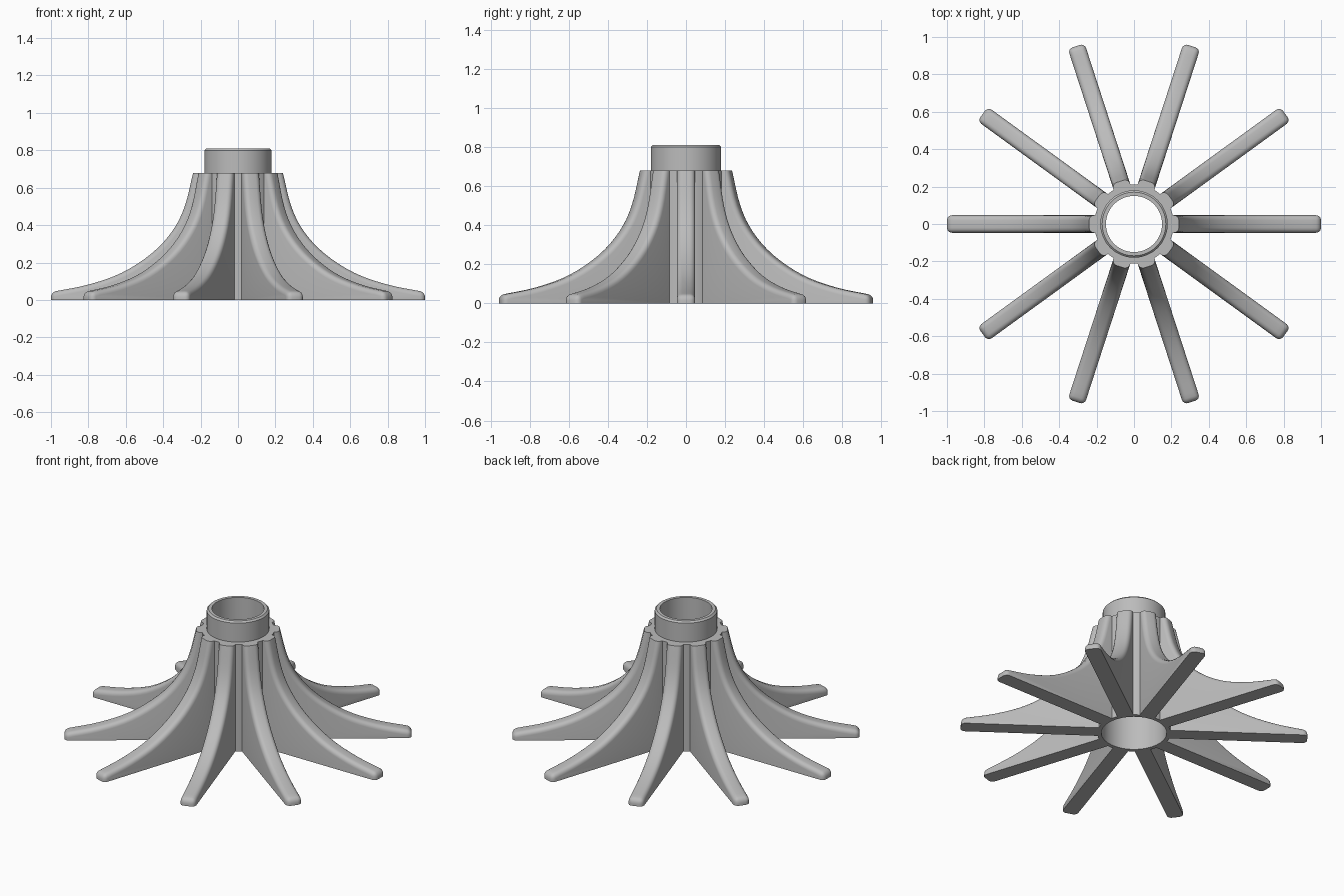
import bpy, bmesh, math
from mathutils import Vector, Matrix

if "Cube" in bpy.data.objects:
    bpy.data.objects.remove(bpy.data.objects["Cube"], do_unlink=True)

FINS = 10
THICK = 0.094
SHOULDER = 0.68

grey = bpy.data.materials.new("plain grey")
grey.use_nodes = True
grey.diffuse_color = (0.5, 0.5, 0.5, 1)
grey.node_tree.nodes["Principled BSDF"].inputs["Base Color"].default_value = (0.5, 0.5, 0.5, 1)


def add_object(name, mesh):
    obj = bpy.data.objects.new(name, mesh)
    bpy.context.collection.objects.link(obj)
    return obj


def finish(bm, name):
    bmesh.ops.recalc_face_normals(bm, faces=bm.faces)
    mesh = bpy.data.meshes.new(name)
    bm.to_mesh(mesh)
    bm.free()
    mesh.materials.append(grey)
    obj = add_object(name, mesh)
    bpy.ops.object.select_all(action='DESELECT')
    obj.select_set(True)
    bpy.context.view_layer.objects.active = obj
    bpy.ops.object.shade_smooth_by_angle(angle=math.radians(30))
    return obj


# Hollow hub: wide socket below, narrower spigot above the shoulder
profile = [(0.188, 0), (0.212, 0), (0.212, SHOULDER), (0.18, SHOULDER),
           (0.18, 0.80), (0.17, 0.81), (0.15, 0.81), (0.15, 0.64), (0.188, 0.62)]
bm = bmesh.new()
verts = [bm.verts.new((r, 0, z)) for r, z in profile]
edges = [bm.edges.new((verts[i - 1], verts[i])) for i in range(len(verts))]
bmesh.ops.spin(bm, geom=verts + edges, cent=(0, 0, 0), axis=(0, 0, 1),
               angle=math.tau, steps=80, use_merge=True)
bmesh.ops.remove_doubles(bm, verts=bm.verts, dist=1e-5)
finish(bm, "hub")


# Sweeping upper edge of a fin, smoothed through a few control points
def smooth_curve(points, steps):
    p = [Vector(q) for q in points]
    p = [2 * p[0] - p[1]] + p + [2 * p[-1] - p[-2]]
    out = []
    for a, b, c, d in zip(p, p[1:], p[2:], p[3:]):
        for k in range(steps):
            t = k / steps
            out.append(0.5 * (2 * b + (c - a) * t + (2 * a - 5 * b + 4 * c - d) * t ** 2
                              + (3 * b - a - 3 * c + d) * t ** 3))
    return out + [p[-2]]


sweep = smooth_curve([(0.24, SHOULDER), (0.285, 0.5), (0.35, 0.37), (0.46, 0.25),
                      (0.62, 0.146), (0.8, 0.082), (1.0, 0.042)], 4)
outline = [Vector((0.2, 0)), Vector((0.2, SHOULDER))] + sweep + [Vector((1, 0))]

# One fin, extruded sideways, with its top and tip edges rounded
bm = bmesh.new()
face = bm.faces.new([bm.verts.new((p.x, -THICK / 2, p.y)) for p in outline])
ext = bmesh.ops.extrude_face_region(bm, geom=[face])
bmesh.ops.translate(bm, vec=(0, THICK, 0),
                    verts=[v for v in ext["geom"] if isinstance(v, bmesh.types.BMVert)])


def is_rounded(edge):
    a, b = (v.co for v in edge.verts)
    if abs(a.y - b.y) > 0.01:                       # crosswise: only the top of the tip
        return a.x > 0.99 and a.z > 0.01
    on_top = min(a.z, b.z) > 0.01 and min(a.x, b.x) > 0.21
    on_tip = min(a.x, b.x) > 0.99
    return on_top or on_tip


bmesh.ops.bevel(bm, geom=[e for e in bm.edges if is_rounded(e)], offset=0.027,
                offset_type='OFFSET', segments=4, profile=0.5, affect='EDGES',
                clamp_overlap=False)
first = finish(bm, "fin_1")

# Remaining fins share the same mesh around the hub
for i in range(1, FINS):
    fin = add_object(f"fin_{i + 1}", first.data)
    fin.matrix_world = Matrix.Rotation(math.tau * i / FINS, 4, 'Z')
